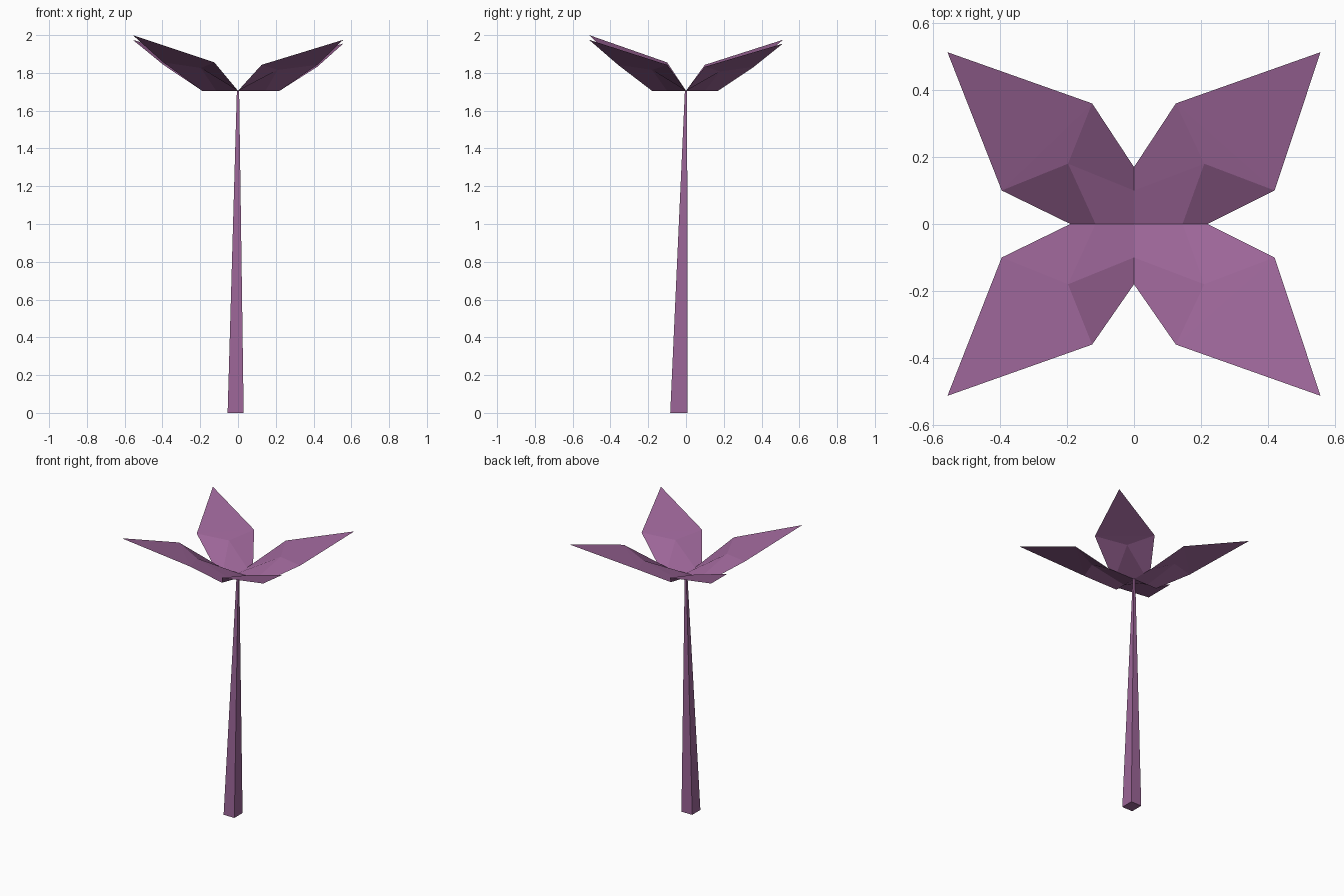
import bpy, bmesh

if "Cube" in bpy.data.objects:
    bpy.data.objects.remove(bpy.data.objects["Cube"])

mat = bpy.data.materials.new("purple")
mat.diffuse_color = (0.33, 0.13, 0.31, 1)
mat.use_nodes = True
mat.node_tree.nodes["Principled BSDF"].inputs["Base Color"].default_value = mat.diffuse_color


def build(name, verts, faces):
    bm = bmesh.new()
    vs = [bm.verts.new(v) for v in verts]
    for f in faces:
        bm.faces.new([vs[i] for i in f])
    bmesh.ops.recalc_face_normals(bm, faces=bm.faces)
    mesh = bpy.data.meshes.new(name)
    bm.to_mesh(mesh)
    bm.free()
    mesh.materials.append(mat)
    ob = bpy.data.objects.new(name, mesh)
    bpy.context.collection.objects.link(ob)
    return ob


BASE = 1.705


def petal(name, sx, sy, rise):
    """Folded sheet petal in one quadrant; its base lies along both axes."""
    wide = 0.22 if sx > 0 else 0.19
    side = 0.42 if sx > 0 else 0.395
    deep = 0.17 if sy > 0 else 0.18
    inner = 0.145 if sx > 0 else 0.115
    mid_x = 0.21 if sx > 0 else 0.197
    pts = [(0, 0, 0), (inner, 0, 0), (wide, 0, 0),           # base along x
           (side, 0.10, 0.51), (0.557, 0.513, 1), (0.125, 0.36, 0.51),
           (0, deep, 0), (0, 0.10, 0), (mid_x, 0.18, 0.41)]  # base along y, fold
    verts = [(x * sx, y * sy, BASE + z * rise) for x, y, z in pts]
    faces = [(0, 1, 8, 7), (1, 2, 3, 8), (7, 8, 5, 6), (8, 3, 5), (3, 4, 5)]
    if sx * sy < 0:
        faces = [f[::-1] for f in faces]
    ob = build(name, verts, faces)
    # make the upper side the outside
    if sum(p.normal.z for p in ob.data.polygons) < 0:
        ob.data.flip_normals()


# Four petals, each raised slightly differently
petal("petal_back_right", 1, 1, 0.25)
petal("petal_front_right", 1, -1, 0.27)
petal("petal_back_left", -1, 1, 0.27)
petal("petal_front_left", -1, -1, 0.295)

# Leaning square stem tapering upward
corners = [(-1, -1), (1, -1), (1, 1), (-1, 1)]
verts = [(-0.0125 + 0.0425 * x, -0.0375 + 0.046 * y, 0) for x, y in corners]
verts += [(0.006 * x, 0.006 * y, BASE) for x, y in corners]
faces = [(0, 1, 2, 3), (4, 5, 6, 7)]
faces += [(i, (i + 1) % 4, (i + 1) % 4 + 4, i + 4) for i in range(4)]
build("stem", verts, faces)
